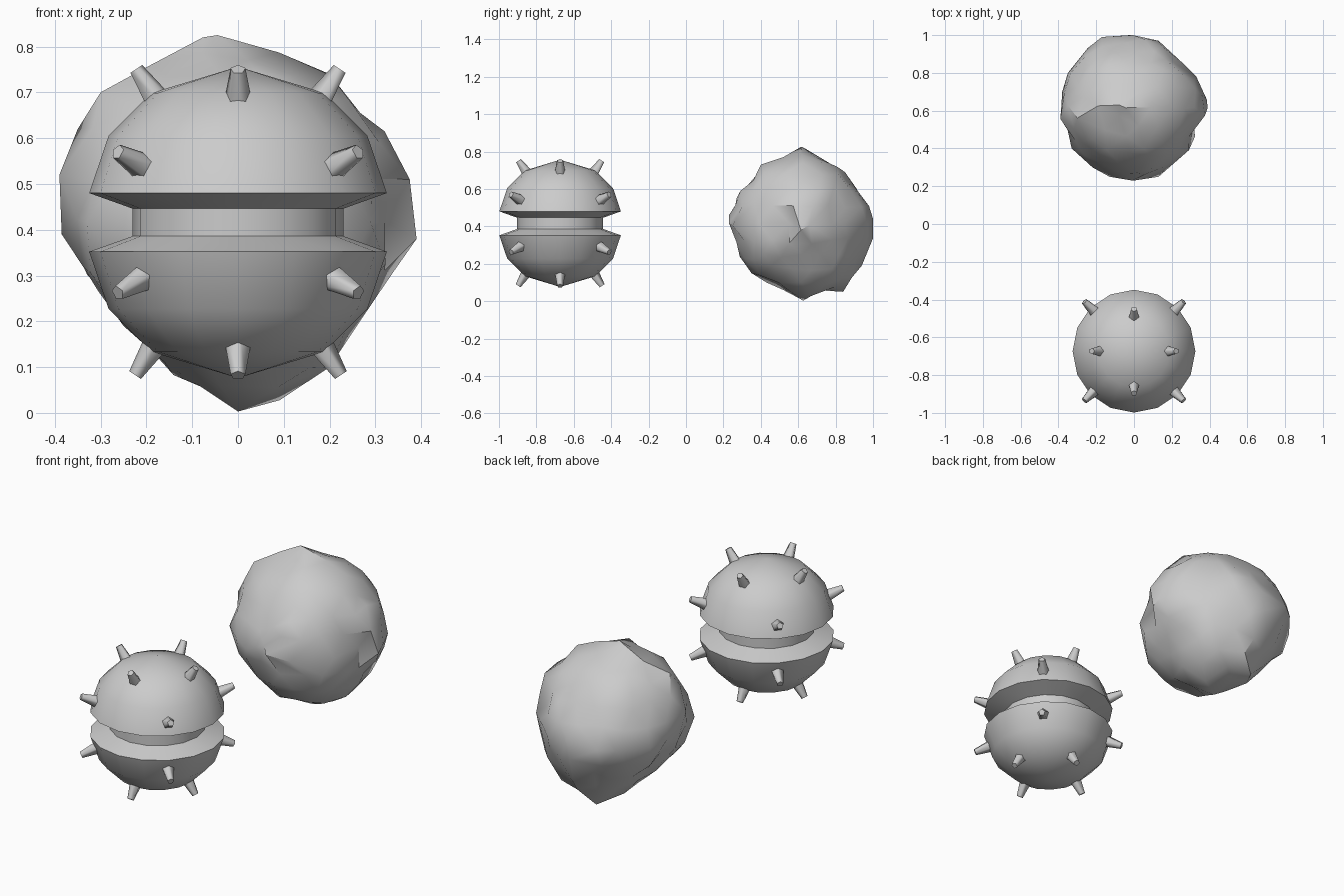
import bpy, bmesh, math, random
from mathutils import Vector, Matrix

if "Cube" in bpy.data.objects:
    bpy.data.objects.remove(bpy.data.objects["Cube"], do_unlink=True)

GREY = (0.6, 0.6, 0.6, 1)
stone = bpy.data.materials.new("plain grey")
stone.use_nodes = True
stone.diffuse_color = GREY
stone.node_tree.nodes["Principled BSDF"].inputs["Base Color"].default_value = GREY

MINE = Vector((0, -0.673, 0.416))
RADIUS = 0.34
BOULDER = Vector((0, 0.62, 0.415))


def finish(name, bm, angle):
    """Turn a bmesh into a smooth shaded object with sharp edges kept."""
    bmesh.ops.recalc_face_normals(bm, faces=bm.faces)
    mesh = bpy.data.meshes.new(name)
    bm.to_mesh(mesh)
    bm.free()
    mesh.materials.append(stone)
    obj = bpy.data.objects.new(name, mesh)
    bpy.context.collection.objects.link(obj)
    bpy.ops.object.select_all(action="DESELECT")
    obj.select_set(True)
    bpy.context.view_layer.objects.active = obj
    bpy.ops.object.shade_smooth_by_angle(angle=math.radians(angle))
    return obj


def direction(azimuth, elevation):
    a, e = math.radians(azimuth), math.radians(elevation)
    return Vector((math.cos(a) * math.cos(e), math.sin(a) * math.cos(e), math.sin(e)))


# Mine body: two domes joined by a recessed core, turned from one profile
upper = [(RADIUS * math.cos(math.radians(e)), RADIUS * math.sin(math.radians(e)))
         for e in (90, 56.25, 33.75)] + [(0.325, 0.064), (0.23, 0.03)]
profile = upper + [(r, -z) for r, z in reversed(upper)]
bm = bmesh.new()
verts = [bm.verts.new((r, 0, z)) for r, z in profile]
edges = [bm.edges.new(pair) for pair in zip(verts, verts[1:])]
bmesh.ops.spin(bm, geom=verts + edges, cent=(0, 0, 0), axis=(0, 0, 1),
               angle=math.tau, steps=16)
bmesh.ops.remove_doubles(bm, verts=bm.verts, dist=0.001)
bmesh.ops.translate(bm, verts=bm.verts, vec=MINE)
finish("mine_body", bm, 30)

# Spikes: a steep ring and a shallow diagonal ring on each dome
bm = bmesh.new()
for side in (1, -1):
    for start, elevation in ((0, 56.25), (45, 22.5)):
        for turn in range(4):
            aim = direction(start + 90 * turn, side * elevation)
            place = (Matrix.Translation(MINE + aim * 0.342)
                     @ aim.to_track_quat("Z", "Y").to_matrix().to_4x4())
            bmesh.ops.create_cone(bm, cap_ends=True, segments=5, radius1=0.037,
                                  radius2=0.017, depth=0.12, matrix=place)
finish("mine_spikes", bm, 75)

# Boulder outlines across each pair of axes, as its outermost peaks
outlines = {
    (0, 2): [(-.385, .39), (-.39, .52), (-.35, .62), (-.3, .7), (-.19, .76), (-.045, .825),
             (.2, .74), (.32, .615), (.375, .51), (.39, .38), (.3, .25), (.2, .1),
             (0, .003), (-.16, .11), (-.25, .19), (-.32, .33)],
    (1, 2): [(.23, .46), (.27, .55), (.4, .73), (.52, .77), (.63, .82), (.85, .69), (.91, .6),
             (1.0, .44), (.97, .3), (.94, .19), (.84, .05), (.52, .06), (.35, .15), (.26, .36)],
    (0, 1): [(-.38, .7), (-.33, .4), (-.22, .3), (.0, .23), (.13, .25), (.29, .39), (.32, .55),
             (.385, .66), (.33, .78), (.26, .85), (.13, .97), (-.02, 1.0), (-.17, .99),
             (-.35, .8)],
}
peaks = []
for axes, points in outlines.items():
    for point in points:
        spot = BOULDER.copy()
        for axis, value in zip(axes, point):
            spot[axis] = value
        peaks.append((axes, spot - BOULDER))

# Boulder: a ball whose radius blends between the peaks, roughened
random.seed(5)
bm = bmesh.new()
bmesh.ops.create_icosphere(bm, subdivisions=3, radius=1)
for v in bm.verts:
    n = v.co.normalized()
    weights = [(1.03 - n.dot(p.normalized())) ** -2 for _, p in peaks]
    radius = sum(w * p.length for w, (_, p) in zip(weights, peaks)) / sum(weights)
    v.co = n * radius * random.uniform(0.935, 1.0)
    v.co += Vector([random.uniform(-0.012, 0.012) for _ in range(3)])

# Pull the nearest free point out to each peak
free = set(bm.verts)
for axes, peak in peaks:
    nearest = min(free, key=lambda v: ((v.co - peak).length, v.index))
    free.remove(nearest)
    for axis in axes:
        nearest.co[axis] = peak[axis]
bmesh.ops.translate(bm, verts=bm.verts, vec=BOULDER)
finish("boulder", bm, 38)
